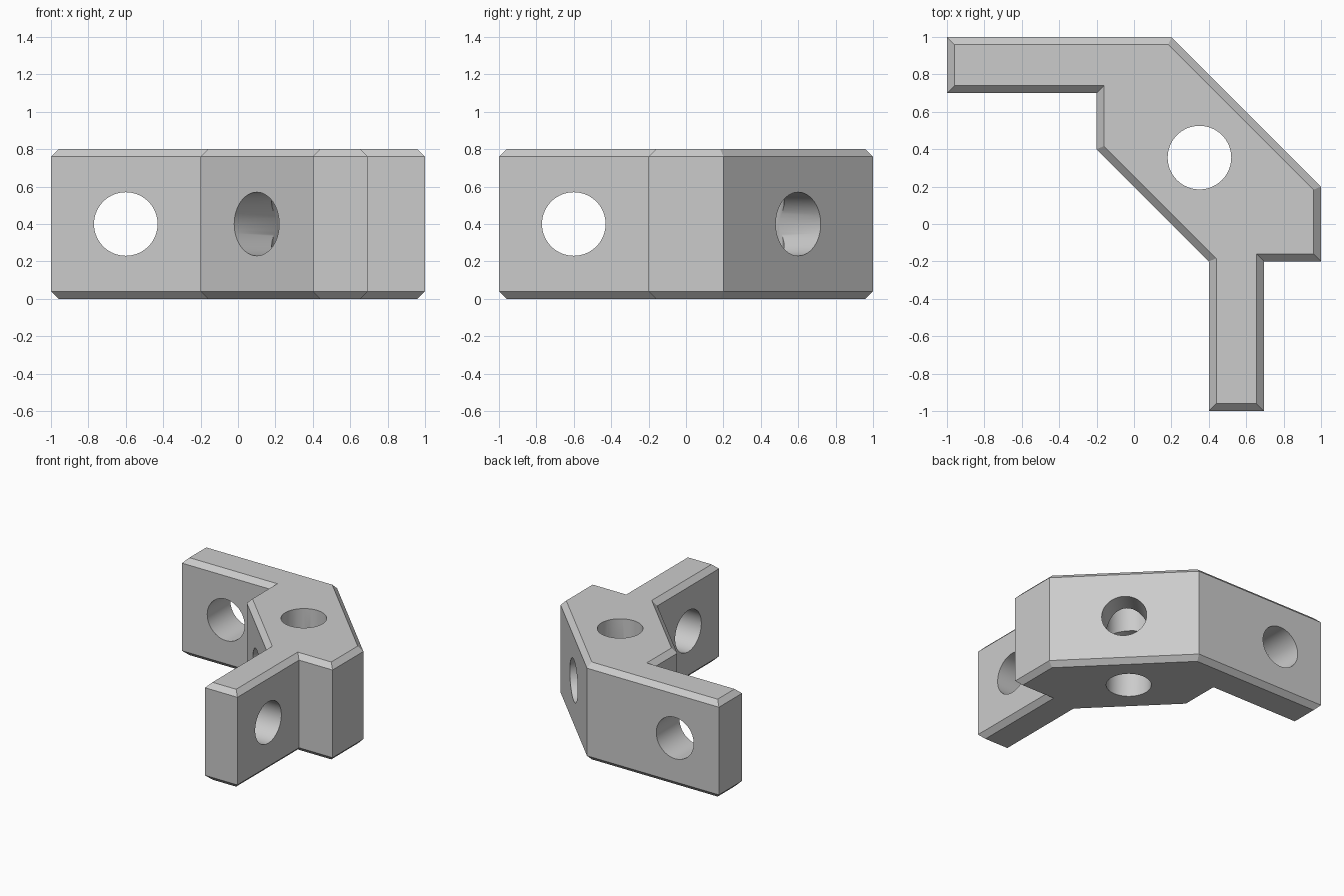
import bpy
import bmesh
from math import radians
from mathutils import Vector, Matrix

default = bpy.data.objects.get("Cube")
if default:
    bpy.data.objects.remove(default, do_unlink=True)

HEIGHT, CHAMFER, HOLE_R = 0.8, 0.04, 0.17

grey = bpy.data.materials.new("plain grey")
grey.use_nodes = True
colour = (0.6, 0.6, 0.6, 1)
grey.diffuse_color = colour
grey.node_tree.nodes["Principled BSDF"].inputs["Base Color"].default_value = colour

# Counter-clockwise outline: back arm, central block, front arm
outline = [Vector(p) for p in (
    (0.2, 1), (-1, 1), (-1, 0.7), (-0.2, 0.7), (-0.2, 0.4),
    (0.4, -0.2), (0.4, -1), (0.695, -1), (0.695, -0.2), (1, -0.2), (1, 0.2))]


def inset(points, d):
    """Move each corner of a counter-clockwise outline inwards by d."""
    result = []
    for i, p in enumerate(points):
        a = (p - points[i - 1]).normalized()
        b = (points[(i + 1) % len(points)] - p).normalized()
        na, nb = Vector((-a.y, a.x)), Vector((-b.y, b.x))
        result.append(p + (na + nb) * d / (1 + na.dot(nb)))
    return result


def to_object(name, bm):
    mesh = bpy.data.meshes.new(name)
    bm.to_mesh(mesh)
    bm.free()
    mesh.materials.append(grey)
    obj = bpy.data.objects.new(name, mesh)
    bpy.context.collection.objects.link(obj)
    return obj


# Bracket body lofted through four rings
bm = bmesh.new()
small = inset(outline, CHAMFER)
levels = ((small, 0), (outline, CHAMFER), (outline, HEIGHT - CHAMFER), (small, HEIGHT))
rings = [[bm.verts.new((p.x, p.y, z)) for p in pts] for pts, z in levels]
for low, high in zip(rings, rings[1:]):
    for i in range(len(low)):
        bm.faces.new((low[i - 1], low[i], high[i], high[i - 1]))
bm.faces.new(list(reversed(rings[0])))
bm.faces.new(rings[-1])
bmesh.ops.recalc_face_normals(bm, faces=bm.faces)
body = to_object("corner_bracket", bm)

# Bolt holes: one in each arm, one vertical and one diagonal in the block
holes = {
    "front_arm_hole": ((0.55, -0.6, 0.4), (1, 0, 0), 0.8),
    "back_arm_hole": ((-0.6, 0.85, 0.4), (0, 1, 0), 0.8),
    "vertical_hole": ((0.35, 0.355, 0.4), (0, 0, 1), 1.2),
    "diagonal_hole": ((0.35, 0.35, 0.4), (1, 1, 0), 1.2),
}
for name, (centre, axis, length) in holes.items():
    bm = bmesh.new()
    turn = Vector(axis).to_track_quat("Z", "Y").to_matrix().to_4x4()
    bmesh.ops.create_cone(bm, cap_ends=True, segments=64, radius1=HOLE_R,
                          radius2=HOLE_R, depth=length,
                          matrix=Matrix.Translation(centre) @ turn)
    cutter = to_object(name + "_cutter", bm)
    cutter.hide_render = True
    cut = body.modifiers.new(name, "BOOLEAN")
    cut.operation = "DIFFERENCE"
    cut.solver = "EXACT"
    cut.object = cutter

# Apply the cuts, then remove the helpers
bpy.context.view_layer.update()
result = body.evaluated_get(bpy.context.evaluated_depsgraph_get())
mesh = bpy.data.meshes.new_from_object(result)
body.modifiers.clear()
body.data = mesh
for name in holes:
    bpy.data.objects.remove(bpy.data.objects[name + "_cutter"], do_unlink=True)

# Smooth hole walls, sharp edges elsewhere
bpy.ops.object.select_all(action="DESELECT")
body.select_set(True)
bpy.context.view_layer.objects.active = body
bpy.ops.object.shade_smooth_by_angle(angle=radians(30))
